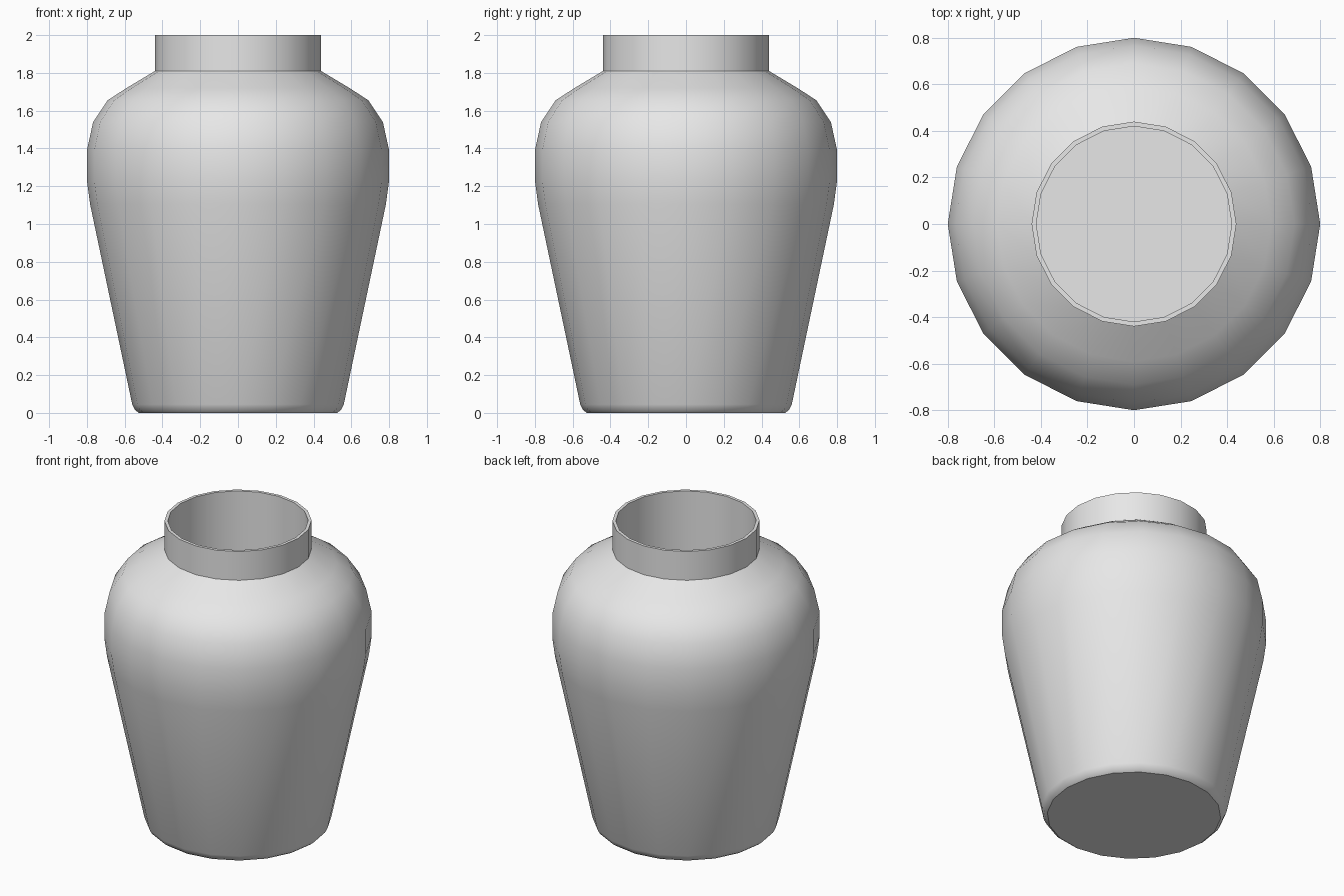
import bpy, bmesh, math
from mathutils import Vector

cube = bpy.data.objects.get("Cube")
if cube:
    bpy.data.objects.remove(cube, do_unlink=True)

SIDES = 20

# Wall section as (radius, height): base, belly, shoulder, neck, rim, bore, floor
section = [
    (0, 0), (0.525, 0), (0.545, 0.015), (0.56, 0.045),
    (0.783, 1.105), (0.80, 1.23), (0.80, 1.39), (0.767, 1.54),
    (0.69, 1.655), (0.59, 1.72), (0.44, 1.81), (0.44, 2.0),
    (0.42, 2.0), (0.42, 0.08), (0, 0.08),
]

# Plain grey material
grey = bpy.data.materials.new("plain_grey")
grey.use_nodes = True
grey.diffuse_color = (0.8, 0.8, 0.8, 1)
grey.node_tree.nodes["Principled BSDF"].inputs["Base Color"].default_value = grey.diffuse_color

# Jar: the section turned about the upright axis
bm = bmesh.new()
verts = [bm.verts.new((r, 0, z)) for r, z in section]
edges = [bm.edges.new(pair) for pair in zip(verts, verts[1:])]
bmesh.ops.spin(bm, geom=verts + edges, cent=Vector(), axis=Vector((0, 0, 1)),
               angle=math.tau, steps=SIDES)
bmesh.ops.remove_doubles(bm, verts=bm.verts[:], dist=0.0005)
bmesh.ops.recalc_face_normals(bm, faces=bm.faces[:])

mesh = bpy.data.meshes.new("jar")
bm.to_mesh(mesh)
bm.free()
mesh.materials.append(grey)
jar = bpy.data.objects.new("jar", mesh)
bpy.context.collection.objects.link(jar)

# Smooth body with crisp neck, rim and base edges
bpy.ops.object.select_all(action="DESELECT")
jar.select_set(True)
bpy.context.view_layer.objects.active = jar
bpy.ops.object.shade_smooth_by_angle(angle=math.radians(30))
